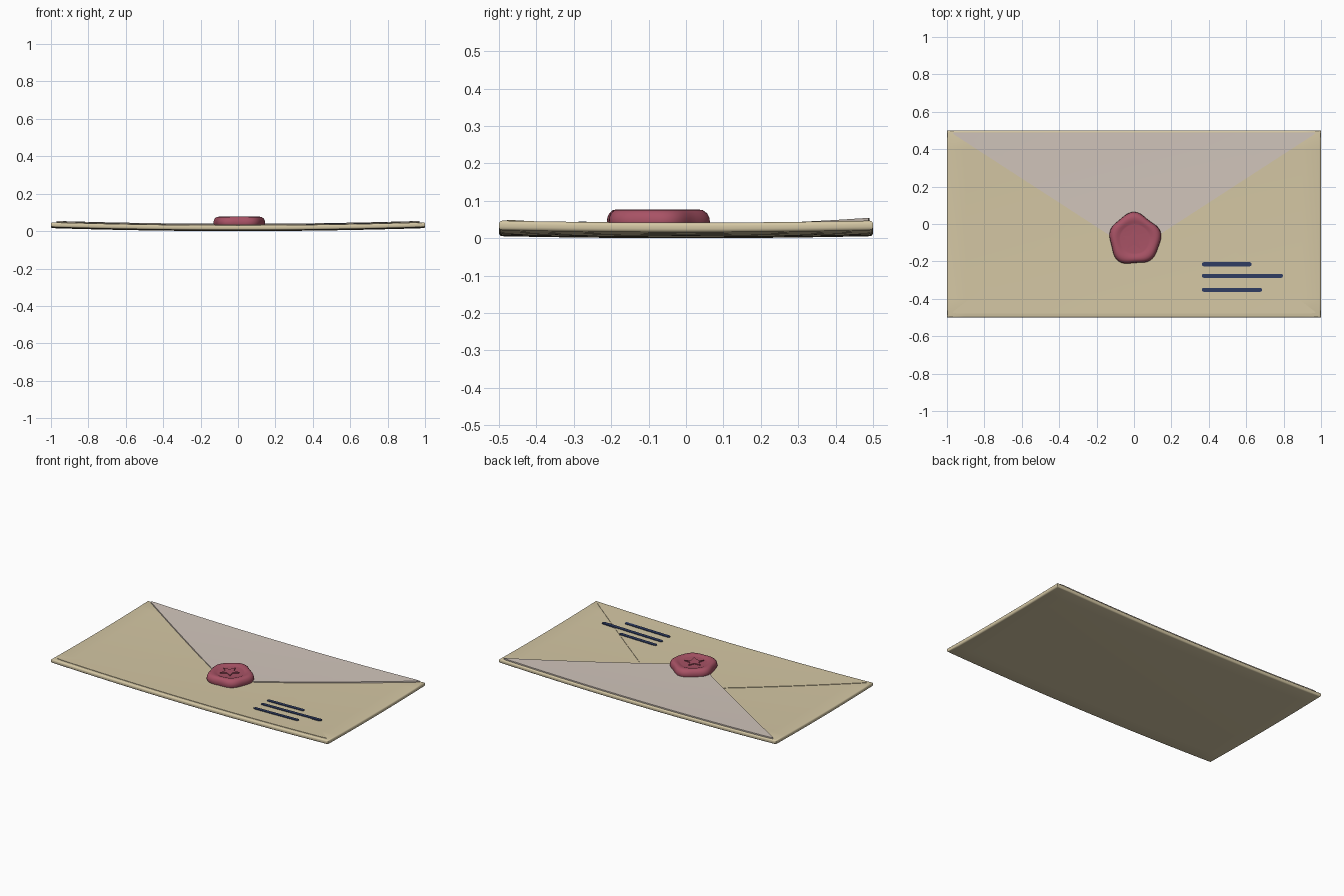
import bpy, bmesh, math
from mathutils import Vector

if "Cube" in bpy.data.objects:
    bpy.data.objects.remove(bpy.data.objects["Cube"])


def material(name, rgb):
    m = bpy.data.materials.new(name)
    m.diffuse_color = (*rgb, 1)
    m.use_nodes = True
    m.node_tree.nodes["Principled BSDF"].inputs["Base Color"].default_value = m.diffuse_color
    return m


PAPER = material("cream paper", (0.66, 0.57, 0.37))
FLAP = material("pale flap paper", (0.64, 0.56, 0.50))
WAX = material("red wax", (0.39, 0.085, 0.13))
INK = material("navy ink", (0.028, 0.045, 0.12))


def bend(x, y):
    # gentle sag of the whole envelope, lowest at its centre
    return 0.016 * x * x + 0.022 * y * y


def finish(bm, name, mat, angle=35):
    bmesh.ops.recalc_face_normals(bm, faces=bm.faces)
    me = bpy.data.meshes.new(name)
    bm.to_mesh(me)
    bm.free()
    ob = bpy.data.objects.new(name, me)
    bpy.context.collection.objects.link(ob)
    me.materials.append(mat)
    bpy.ops.object.select_all(action='DESELECT')
    ob.select_set(True)
    bpy.context.view_layer.objects.active = ob
    bpy.ops.object.shade_smooth_by_angle(angle=math.radians(angle))
    return ob


def sheet(name, outline, z0, z1, mat, bevel=0.0, curved=True, step=0.1):
    # extruded outline, cut into a lattice so that it follows the bend
    bm = bmesh.new()
    base = bm.faces.new([bm.verts.new((x, y, z0)) for x, y in outline])
    top = bmesh.ops.extrude_face_region(bm, geom=[base], use_keep_orig=True)
    for v in top["geom"]:
        if isinstance(v, bmesh.types.BMVert):
            v.co.z = z1
    if bevel:
        rims = [e for e in bm.edges if abs(e.verts[0].co.z - e.verts[1].co.z) < 1e-6]
        bmesh.ops.bevel(bm, geom=rims, offset=bevel, segments=3, profile=0.5,
                        affect='EDGES')
    if curved:
        for axis, half in ((0, 1.0), (1, 0.5)):
            n = round(half / step)
            for i in range(-n + 1, n):
                co, no = Vector((0, 0, 0)), Vector((0, 0, 0))
                co[axis], no[axis] = i * step, 1
                geom = bm.verts[:] + bm.edges[:] + bm.faces[:]
                bmesh.ops.bisect_plane(bm, geom=geom, plane_co=co, plane_no=no, dist=1e-5)
        for v in bm.verts:
            v.co.z += bend(v.co.x, v.co.y)
    return finish(bm, name, mat)


def flap_outline(half, base_y, apex_y, inset):
    # triangle with clipped corners at its two wide ends
    s = 1 if apex_y > base_y else -1
    slope = abs(apex_y - base_y) / half
    right = [(half - 2.0 * inset, base_y), (half - 0.5 * inset, base_y + s * 0.15 * inset),
             (half - inset, base_y + s * slope * inset)]
    tip = [(0.02, apex_y - s * slope * 0.02), (0.0, apex_y - s * 0.006)]
    left = [(-x, y) for x, y in reversed(right + tip[:1])]
    return right + tip + left


# envelope body
sheet("envelope_body", [(-1, -0.5), (1, -0.5), (1, 0.5), (-1, 0.5)],
      0, 0.026, PAPER, bevel=0.009)

# lower and upper flaps
sheet("bottom_flap", flap_outline(0.98, -0.478, 0.27, 0.018), 0.024, 0.029, PAPER)
sheet("top_flap", flap_outline(0.98, 0.49, -0.145, 0.018), 0.026, 0.034, FLAP)

# address lines with rounded ends
for n, (x1, y) in enumerate(((0.63, -0.215), (0.797, -0.277), (0.685, -0.352))):
    x0, r = 0.362, 0.011
    caps = []
    for cx, a0 in ((x1 - r, -90), (x0 + r, 90)):
        caps += [(cx + r * math.cos(math.radians(a0 + k * 36)),
                  y + r * math.sin(math.radians(a0 + k * 36))) for k in range(6)]
    sheet(f"address_line_{n + 1}", caps, 0.026, 0.033, INK)

# wax seal: lobed rings stepping over a rim into a shallow pressed centre
CX, CY, SEG = 0.004, -0.081, 60
PROFILE = [(0.96, 0.027), (1.0, 0.040), (0.99, 0.055), (0.95, 0.067), (0.88, 0.075),
           (0.80, 0.077), (0.70, 0.076), (0.62, 0.071), (0.56, 0.070)]
bm = bmesh.new()
rings = []
for f, z in PROFILE:
    ring = []
    for i in range(SEG):
        a = 2 * math.pi * i / SEG
        lobes = 0.007 * math.cos(5 * (a - math.pi / 2)) + 0.004 * math.cos(3 * a + 0.6)
        r = f * (0.136 + lobes * max(0, (f - 0.5) * 2))
        ring.append(bm.verts.new((CX + r * math.cos(a), CY + r * math.sin(a), z)))
    rings.append(ring)
for a, b in zip(rings, rings[1:]):
    for i in range(SEG):
        j = (i + 1) % SEG
        bm.faces.new((a[i], a[j], b[j], b[i]))
bm.faces.new(rings[-1])
bm.faces.new(rings[0][::-1])
finish(bm, "wax_seal", WAX, 50)

# embossed star
star = []
for k in range(10):
    a, r = math.pi / 2 + k * math.pi / 5, (0.060, 0.027)[k % 2]
    star.append((CX - 0.005 + r * math.cos(a), CY - 0.003 + r * math.sin(a)))
sheet("seal_star", star, 0.068, 0.076, WAX, curved=False)
